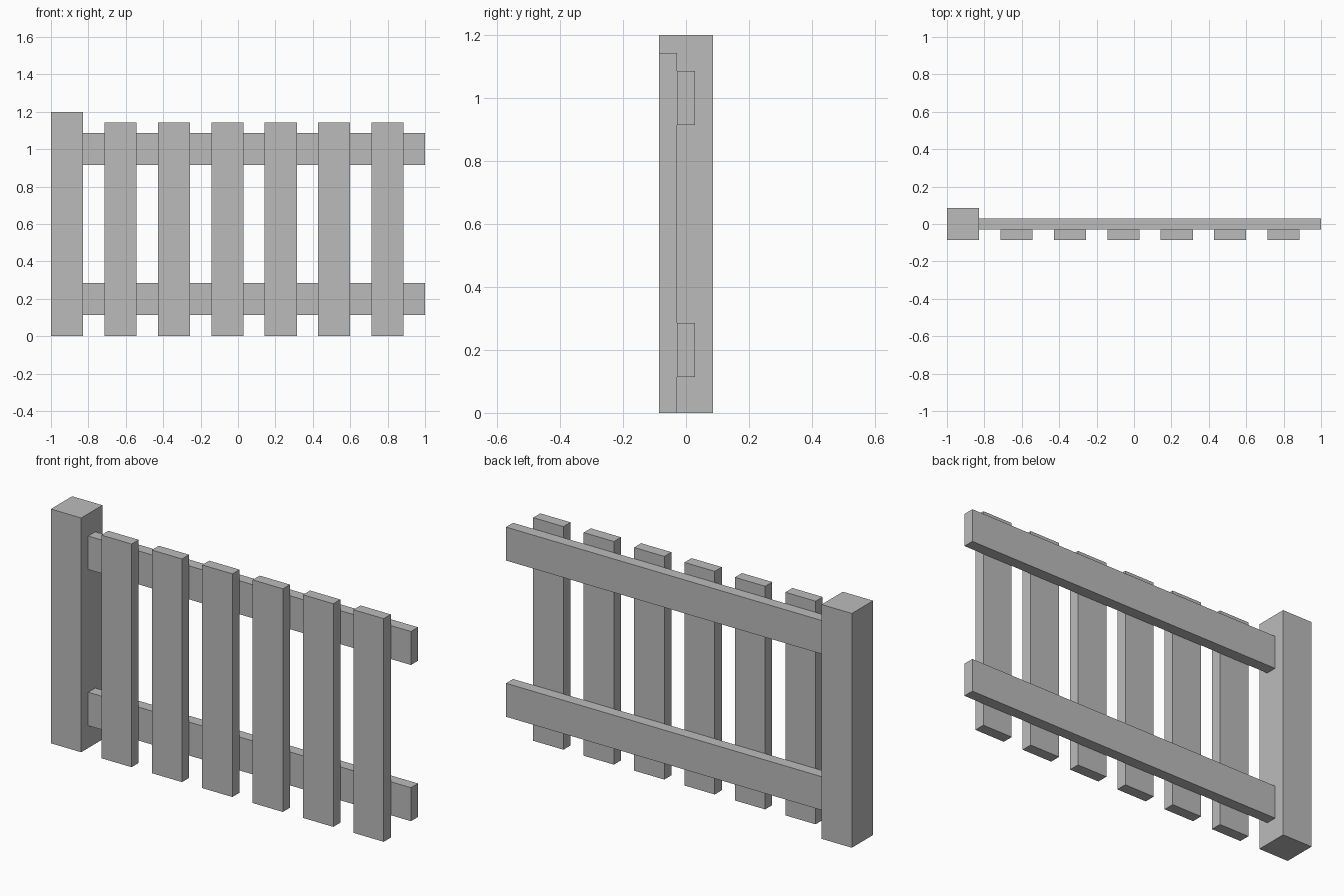
import bpy

cube = bpy.data.objects.get("Cube")
if cube:
    bpy.data.objects.remove(cube, do_unlink=True)

U = 2 / 35  # one plank thickness

grey = bpy.data.materials.new("plain grey")
grey.use_nodes = True
grey.diffuse_color = (0.5, 0.5, 0.5, 1)
bsdf = next(n for n in grey.node_tree.nodes if n.type == "BSDF_PRINCIPLED")
bsdf.inputs["Base Color"].default_value = grey.diffuse_color


def box(name, x, y, z):
    """Box spanning the given (low, high) ranges, in plank thicknesses."""
    spans = (x, y, z)
    bpy.ops.mesh.primitive_cube_add(size=1, location=[U * sum(s) / 2 for s in spans])
    ob = bpy.context.object
    ob.name = name
    ob.scale = [U * (hi - lo) for lo, hi in spans]
    bpy.ops.object.transform_apply(location=False, rotation=False, scale=True)
    ob.data.materials.append(grey)
    return ob


LEFT, RIGHT = -17.5, 17.5

# Square end post
box("end_post", (LEFT, LEFT + 3), (-1.5, 1.5), (0, 21))

# Two horizontal rails running from the post to the open end
for name, z in (("lower_rail", 2), ("upper_rail", 16)):
    box(name, (LEFT + 3, RIGHT), (-0.5, 0.5), (z, z + 3))

# Evenly spaced upright slats on the front of the rails
for i in range(6):
    x = LEFT + 5 * (i + 1)
    box(f"slat_{i + 1}", (x, x + 3), (-1.5, -0.5), (0, 20))
